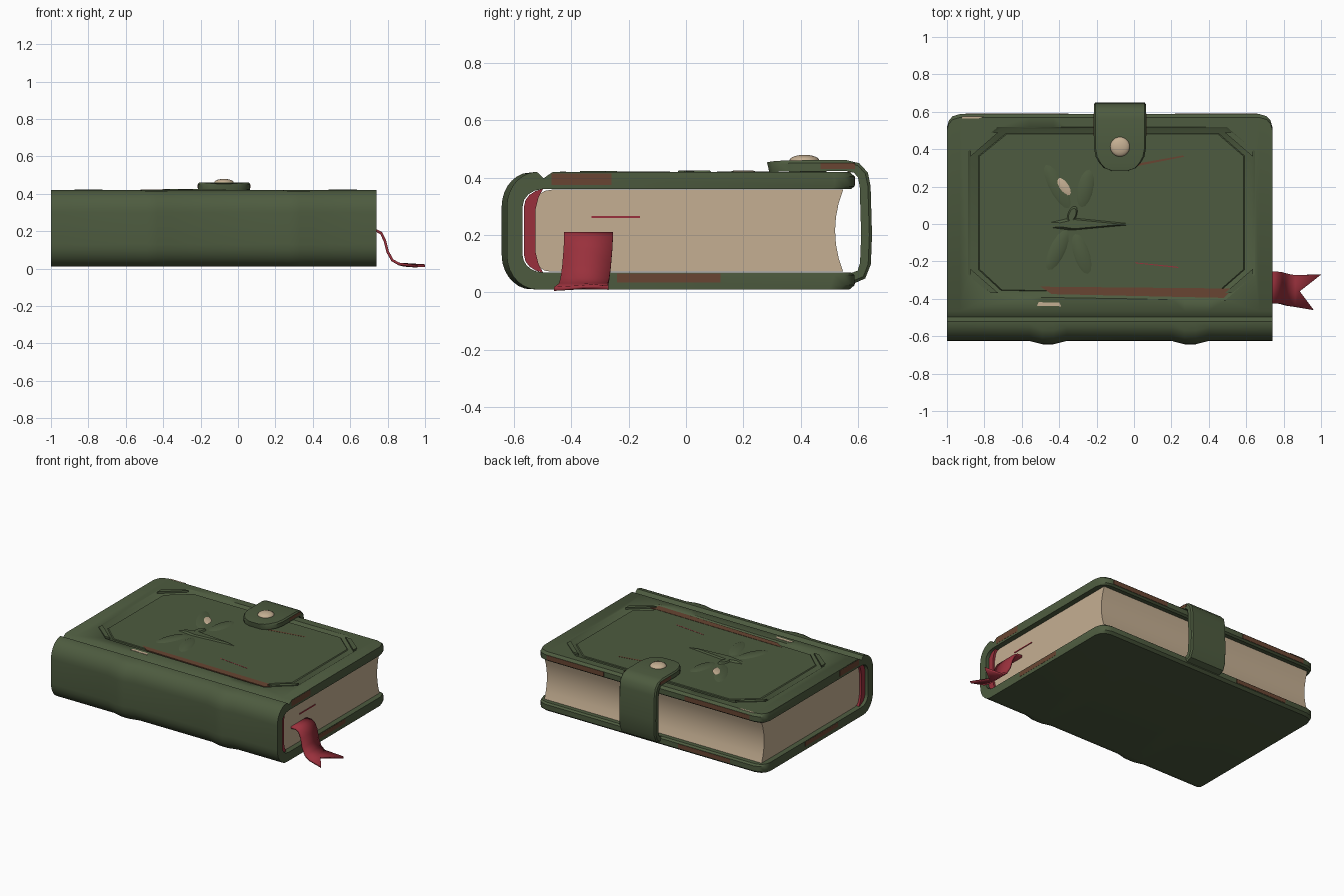
import bpy, bmesh, math
from mathutils import Vector, Matrix

if "Cube" in bpy.data.objects:
    bpy.data.objects.remove(bpy.data.objects["Cube"])


def material(name, colour):
    m = bpy.data.materials.new(name)
    m.use_nodes = True
    m.diffuse_color = (*colour, 1)
    node = m.node_tree.nodes["Principled BSDF"]
    node.inputs["Base Color"].default_value = (*colour, 1)
    node.inputs["Roughness"].default_value = 0.8
    return m


GREEN = material("green leather", (0.075, 0.105, 0.05))
CREAM = material("cream paper", (0.56, 0.43, 0.29))
RED = material("red cloth", (0.32, 0.03, 0.045))
BROWN = material("worn brown", (0.14, 0.06, 0.032))


def finish(name, bm, mat, angle=35):
    bmesh.ops.recalc_face_normals(bm, faces=bm.faces)
    me = bpy.data.meshes.new(name)
    bm.to_mesh(me)
    bm.free()
    me.materials.append(mat)
    ob = bpy.data.objects.new(name, me)
    bpy.context.collection.objects.link(ob)
    bpy.ops.object.select_all(action="DESELECT")
    ob.select_set(True)
    bpy.context.view_layer.objects.active = ob
    bpy.ops.object.shade_smooth_by_angle(angle=math.radians(angle))
    return ob


def loft(name, sections, mat, angle=35):
    """Skin a row of equal closed loops and cap both ends."""
    bm = bmesh.new()
    rings = [[bm.verts.new(p) for p in s] for s in sections]
    n = len(rings[0])
    for a, b in zip(rings, rings[1:]):
        for i in range(n):
            j = (i + 1) % n
            bm.faces.new((a[i], a[j], b[j], b[i]))
    bm.faces.new(rings[0])
    bm.faces.new(rings[-1])
    return finish(name, bm, mat, angle)


def plate(name, outline, z, h, mat, shrink=1.0):
    """Flat plate, optionally tapered towards its top."""
    c = sum((Vector(p) for p in outline), Vector((0, 0))) / len(outline)
    top = [c + (Vector(p) - c) * shrink for p in outline]
    return loft(name, [[(x, y, z) for x, y in outline],
                       [(p.x, p.y, z + h) for p in top]], mat)


def box(name, low, high, mat):
    return loft(name, [[(x, low[1], low[2]), (x, high[1], low[2]),
                        (x, high[1], high[2]), (x, low[1], high[2])]
                       for x in (low[0], high[0])], mat)


def arc(cy, cz, ry, rz, a, b, n):
    steps = [math.radians(a + (b - a) * i / n) for i in range(n + 1)]
    return [(cy + ry * math.cos(t), cz + rz * math.sin(t)) for t in steps]


# Cover: C-shaped section with hinge groove, raised bands, rounded board corners
outer = [(0.57, 0.42), (-0.465, 0.42), (-0.497, 0.398), (-0.52, 0.42)]
outer += arc(-0.52, 0.30, 0.105, 0.12, 95, 180, 7)
outer += arc(-0.52, 0.13, 0.105, 0.12, 180, 270, 7)
outer += [(0.57, 0.01), (0.588, 0.025), (0.588, 0.06), (0.575, 0.07)]
inner = [(-0.50, 0.07)] + arc(-0.50, 0.13, 0.07, 0.06, 250, 180, 4)
inner += arc(-0.50, 0.30, 0.07, 0.06, 180, 90, 4)
inner += [(0.575, 0.36), (0.588, 0.37), (0.588, 0.405)]
profile = outer + inner
stations = [(-1, .07, 0), (-.99, .035, 0), (-.97, .012, 0), (-.93, 0, 0), (-.56, 0, 0),
            (-.49, 0, .018), (-.43, 0, .018), (-.36, 0, 0), (.20, 0, 0), (.27, 0, .018),
            (.33, 0, .018), (.40, 0, 0), (.67, 0, 0), (.71, .012, 0), (.73, .035, 0), (.74, .07, 0)]


def cover_section(x, cut, bulge):
    ring = []
    for i, (y, z) in enumerate(profile):
        if y > 0.5:
            y -= cut
        elif i < len(outer) and y < -0.53:
            y -= bulge
        ring.append((x, y, z))
    return ring


cover = loft("cover", [cover_section(*s) for s in stations], GREEN)

# Sunken panel with clipped corners
panel = [(-.89, -.27), (-.76, -.39), (.49, -.41), (.65, -.27),
         (.65, .39), (.50, .52), (-.73, .52), (-.89, .39)]
centre = Vector((-0.12, 0.06))
floor = [centre + (Vector(p) - centre) * 0.975 for p in panel]
cutter = loft("panel_cutter", [[(p.x, p.y, 0.41) for p in floor],
                               [(x, y, 0.422) for x, y in panel]], GREEN)
cutter.hide_render = True
cutter.hide_set(True)
cutter.display_type = "WIRE"
cut = cover.modifiers.new("panel", "BOOLEAN")
cut.operation = "DIFFERENCE"
cut.solver = "EXACT"
cut.object = cutter

# Raised inner panel and corner pieces
inside = [centre + (Vector(p) - centre) * 0.93 for p in panel]
plate("panel_field", inside, 0.405, 0.01, GREEN, 0.985)
for i, (sx, sy) in enumerate([(-1, -1), (1, -1), (1, 1), (-1, 1)]):
    cx, cy = centre.x + sx * 0.755, centre.y + sy * 0.43
    plate(f"panel_corner_{i}", [(cx, cy - sy * .13), (cx, cy - sy * .09),
                                (cx - sx * .11, cy), (cx - sx * .15, cy)], 0.412, 0.012, GREEN)
plate("worn_panel_edge", [(-.50, -.335), (-.44, -.375), (.48, -.395), (.53, -.345)],
      0.411, 0.006, BROWN)

# Page block with a hollow fore edge
page_profile = ([(0.548, 0.358)] +
                [(0.52 + 0.028 * t * t, 0.215 + 0.143 * t) for t in (.66, .33, 0, -.33, -.66)] +
                [(0.548, 0.072)] + arc(-0.47, 0.125, 0.06, 0.053, 270, 180, 4) +
                arc(-0.47, 0.305, 0.06, 0.053, 180, 90, 4))
loft("pages", [[(x, y, z) for y, z in page_profile] for x in (-.965, .705)], CREAM)

# Red lining inside the spine
lining = (arc(-0.485, 0.13, 0.08, 0.062, 260, 180, 4) + arc(-0.485, 0.30, 0.08, 0.062, 180, 100, 4) +
          [(-0.515, 0.33), (-0.525, 0.29), (-0.525, 0.14), (-0.515, 0.10)])
loft("spine_lining", [[(x, y, z) for y, z in lining] for x in (-.98, .72)], RED)
box("loose_thread", (.69, -.33, .259), (.709, -.16, .266), RED)

# Strap: rounded tongue on top, bending over the fore edge to the lower board
strap_path = [(.287, .435, .045), (.30, .438, .085), (.325, .44, .11), (.36, .441, .13),
              (.41, .442, .14), (.56, .442, .14), (.595, .434, .14), (.617, .41, .14),
              (.625, .37, .14), (.63, .20, .14), (.626, .10, .14), (.612, .062, .14),
              (.57, .045, .14)]
strap = []
for i, (y, z, w) in enumerate(strap_path):
    before, after = strap_path[max(i - 1, 0)], strap_path[min(i + 1, len(strap_path) - 1)]
    d = Vector((after[0] - before[0], after[1] - before[1])).normalized()
    ny, nz = -d.y * 0.019, d.x * 0.019
    e = w - 0.008
    strap.append([(-.075 - w, y - ny, z - nz), (-.075 - w, y + ny * .5, z + nz * .5),
                  (-.075 - e, y + ny, z + nz), (-.075 + e, y + ny, z + nz),
                  (-.075 + w, y + ny * .5, z + nz * .5), (-.075 + w, y - ny, z - nz)])
loft("strap", strap, GREEN)
for x in (-.2155, .0645):
    box("worn_strap_side", (x, .47, .43), (x + .001, .59, .451), BROWN)

# Domed button
bm = bmesh.new()
bmesh.ops.create_uvsphere(bm, u_segments=24, v_segments=10, radius=1,
                          matrix=Matrix.Translation((-.075, .413, .459)) @ Matrix.Diagonal((.053, .053, .021, 1)))
finish("button", bm, CREAM, 60)

# Ribbon bookmark with swallow tail
ribbon_path = [(.60, .205, -.34), (.74, .203, -.34), (.765, .19, -.34), (.785, .15, -.342),
               (.80, .09, -.347), (.825, .045, -.353), (.86, .025, -.358)]
bm = bmesh.new()
rows = [[bm.verts.new((x, y + s * .085, z)) for s in (-1, 0, 1)] for x, z, y in ribbon_path]
rows.append([bm.verts.new(p) for p in ((.96, -.46, .012), (.885, -.36, .018), (1.0, -.27, .016))])
for a, b in zip(rows, rows[1:]):
    for i in range(2):
        bm.faces.new((a[i], a[i + 1], b[i + 1], b[i]))
ribbon = finish("ribbon_bookmark", bm, RED, 50)
thick = ribbon.modifiers.new("thickness", "SOLIDIFY")
thick.thickness = 0.014
thick.offset = 0


# Embossed winged emblem: leaf-shaped plates around a tapering body
def leaf(name, x, y, length, width, degrees, mat=GREEN, z=0.413, h=0.009):
    turn = Matrix.Rotation(math.radians(degrees), 2)
    pts = []
    for i in range(14):
        t = 2 * math.pi * i / 14
        pts.append(Vector((x, y)) + turn @ Vector((length * math.cos(t) / 2, width * math.sin(t) / 2)))
    plate(name, pts, z, h, mat, 0.7)


for i, (x, y, size, width, turn) in enumerate([(-.41, .20, .28, .09, 118), (-.26, .19, .22, .09, 78),
                                               (-.41, -.14, .25, .09, 65), (-.28, -.16, .24, .09, 108)]):
    leaf(f"emblem_wing_{i}", x, y, size, width, turn)
leaf("emblem_spot", -.375, .20, .11, .05, 125, CREAM, .421, .004)
plate("emblem_body", [(-.45, -.02), (-.34, -.035), (-.01, -.005), (-.01, .002), (-.34, .035), (-.45, .01)],
      0.413, 0.012, GREEN, 0.7)
leaf("emblem_head", -.33, .05, .1, .05, 70, h=0.012)

# Scuffs on the top and along the board edges
plate("scuff_upper", [(.0, .32), (.02, .31), (.27, .36), (.26, .366)], .414, .002, BROWN)
plate("scuff_lower", [(.0, -.205), (.01, -.21), (.24, -.235), (.23, -.228)], .414, .002, RED)
plate("scuff_hinge", [(-.52, -.437), (-.39, -.44), (-.40, -.42), (-.51, -.418)], .419, .003, CREAM)
plate("scuff_corner", [(-.92, .565), (-.83, .565), (-.80, .575), (-.92, .575)], .419, .002, CREAM)
for x in (-1.001, .739):
    box("worn_end_top", (x, -.47, .375), (x + .002, -.26, .415), BROWN)
    box("worn_end_bottom", (x, -.24, .035), (x + .002, .12, .065), BROWN)
box("worn_back_edge", (.22, .587, .372), (.66, .59, .404), BROWN)
box("worn_back_edge_left", (-.90, .587, .372), (-.40, .59, .404), BROWN)
box("worn_back_edge_low", (-.75, .587, .03), (-.35, .59, .058), BROWN)
